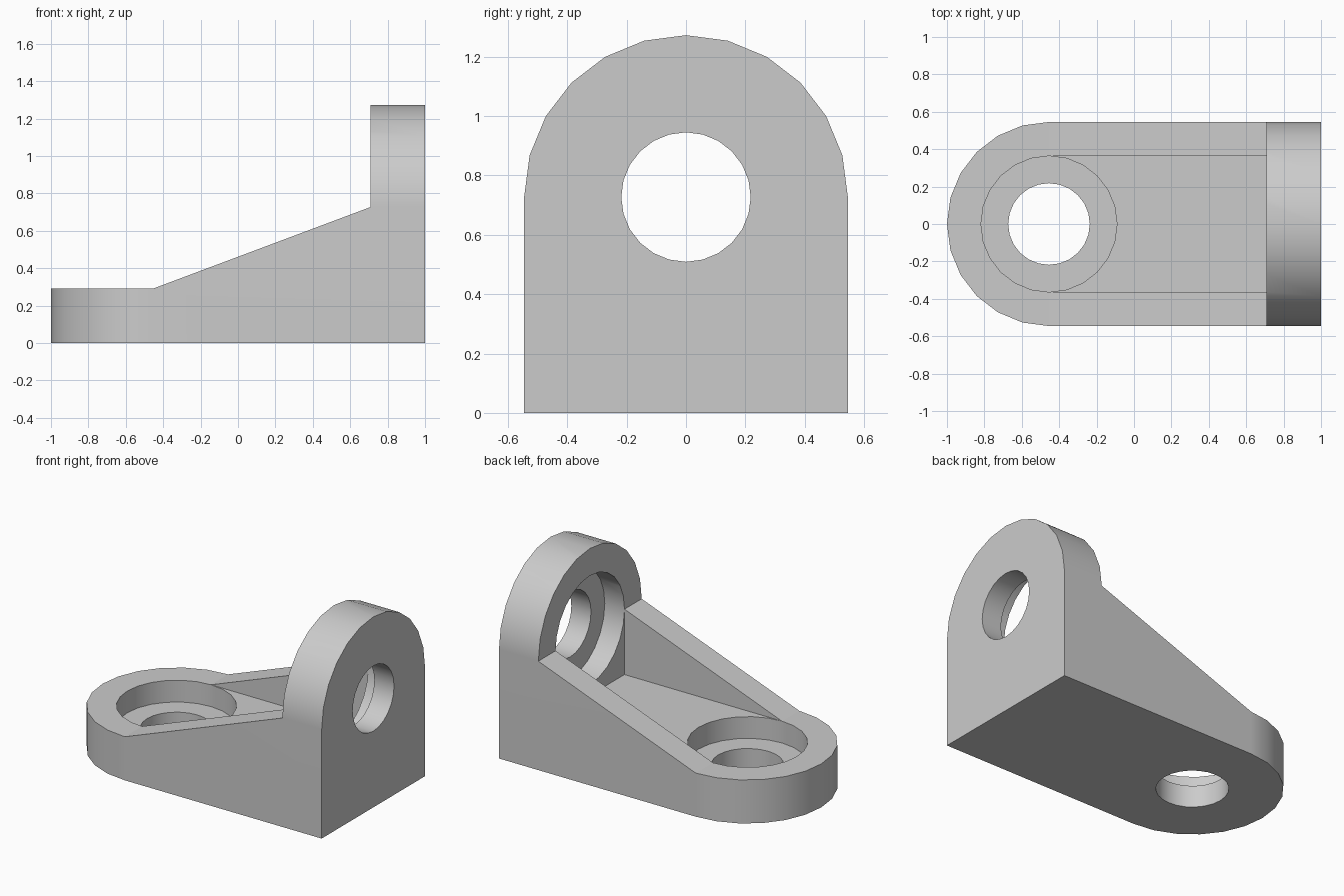
import bpy, bmesh, math
from mathutils import Vector

cube = bpy.data.objects.get("Cube")
if cube:
    bpy.data.objects.remove(cube, do_unlink=True)

U = 2 / 110            # one design unit
R = 30 * U             # outer radius and half width
T = 16 * U             # plate thickness
H = 40 * U             # height of the upright bore
CX = -1 + R            # centre of the base bore
WALL = 1 - T           # inner face of the upright
BORE, HOLE = 20 * U, 12 * U
FAR = 1.5

grey = bpy.data.materials.new("grey_metal")
grey.use_nodes = True
colour = (0.6, 0.6, 0.6, 1)
grey.diffuse_color = colour
grey.node_tree.nodes["Principled BSDF"].inputs["Base Color"].default_value = colour


def prism(name, points, offset):
    """Extrude a closed outline along a vector."""
    bm = bmesh.new()
    face = bm.faces.new([bm.verts.new(p) for p in points])
    ext = bmesh.ops.extrude_face_region(bm, geom=[face])
    moved = [v for v in ext["geom"] if isinstance(v, bmesh.types.BMVert)]
    bmesh.ops.translate(bm, verts=moved, vec=Vector(offset))
    bmesh.ops.recalc_face_normals(bm, faces=bm.faces)
    mesh = bpy.data.meshes.new(name)
    bm.to_mesh(mesh)
    bm.free()
    mesh.materials.append(grey)
    obj = bpy.data.objects.new(name, mesh)
    bpy.context.scene.collection.objects.link(obj)
    return obj


def arc(radius, steps):
    """Points (a, b) of a 24-sided circle, starting at (radius, 0)."""
    return [(radius * math.cos(math.tau * i / 24), radius * math.sin(math.tau * i / 24))
            for i in range(steps)]


# Side profile: base plate, sloping gussets, upright
side = [(-1, 0), (1, 0), (1, H + R), (WALL, H + R), (WALL, H), (CX, T), (-1, T)]
bracket = prism("bracket", [(x, -R, z) for x, z in side], (0, 2 * R, 0))

# Round nose of the base and round top of the upright
half = arc(R, 13)
nose = [(FAR, -1), (FAR, 1), (CX, 1)] + [(CX - b, a) for a, b in half] + [(CX, -1)]
nose_shape = prism("nose_shape", [(x, y, -1) for x, y in nose], (0, 0, 4))
arch = [(-1, -1), (1, -1), (1, H)] + [(a, H + b) for a, b in half] + [(-1, H)]
arch_shape = prism("arch_shape", [(-2, y, z) for y, z in arch], (4, 0, 0))

# Channel between the gussets
channel = prism("channel", [(CX, -BORE, T), (WALL, -BORE, T), (WALL, BORE, T), (CX, BORE, T)],
                (0, 0, FAR))


# Counterbores and through holes
def base_bore(name, radius, z, depth):
    return prism(name, [(CX + a, b, z) for a, b in arc(radius, 24)], (0, 0, depth))


def upright_bore(name, radius, x, depth):
    return prism(name, [(x, a, H + b) for a, b in arc(radius, 24)], (depth, 0, 0))


cuts = [
    (nose_shape, 'INTERSECT'),
    (arch_shape, 'INTERSECT'),
    (channel, 'DIFFERENCE'),
    (base_bore("base_counterbore", BORE, T / 2, T), 'DIFFERENCE'),
    (base_bore("base_hole", HOLE, -T, 3 * T), 'DIFFERENCE'),
    (upright_bore("upright_counterbore", BORE, WALL - T / 2, T), 'DIFFERENCE'),
    (upright_bore("upright_hole", HOLE, WALL - T / 2, 3 * T), 'DIFFERENCE'),
]
for cutter, operation in cuts:
    cutter.hide_render = True
    mod = bracket.modifiers.new(cutter.name, 'BOOLEAN')
    mod.operation, mod.solver, mod.object = operation, 'EXACT', cutter

# Bake the cuts and discard the cutters
graph = bpy.context.evaluated_depsgraph_get()
solid = bpy.data.meshes.new_from_object(bracket.evaluated_get(graph))
bracket.modifiers.clear()
bracket.data = solid
for cutter, _ in cuts:
    bpy.data.objects.remove(cutter, do_unlink=True)

# Smooth curves, crisp corners, flat sides
bpy.ops.object.select_all(action='DESELECT')
bracket.select_set(True)
bpy.context.view_layer.objects.active = bracket
bpy.ops.object.shade_smooth_by_angle(angle=math.radians(17))
weighted = bracket.modifiers.new("flat_sides", 'WEIGHTED_NORMAL')
weighted.keep_sharp = True
